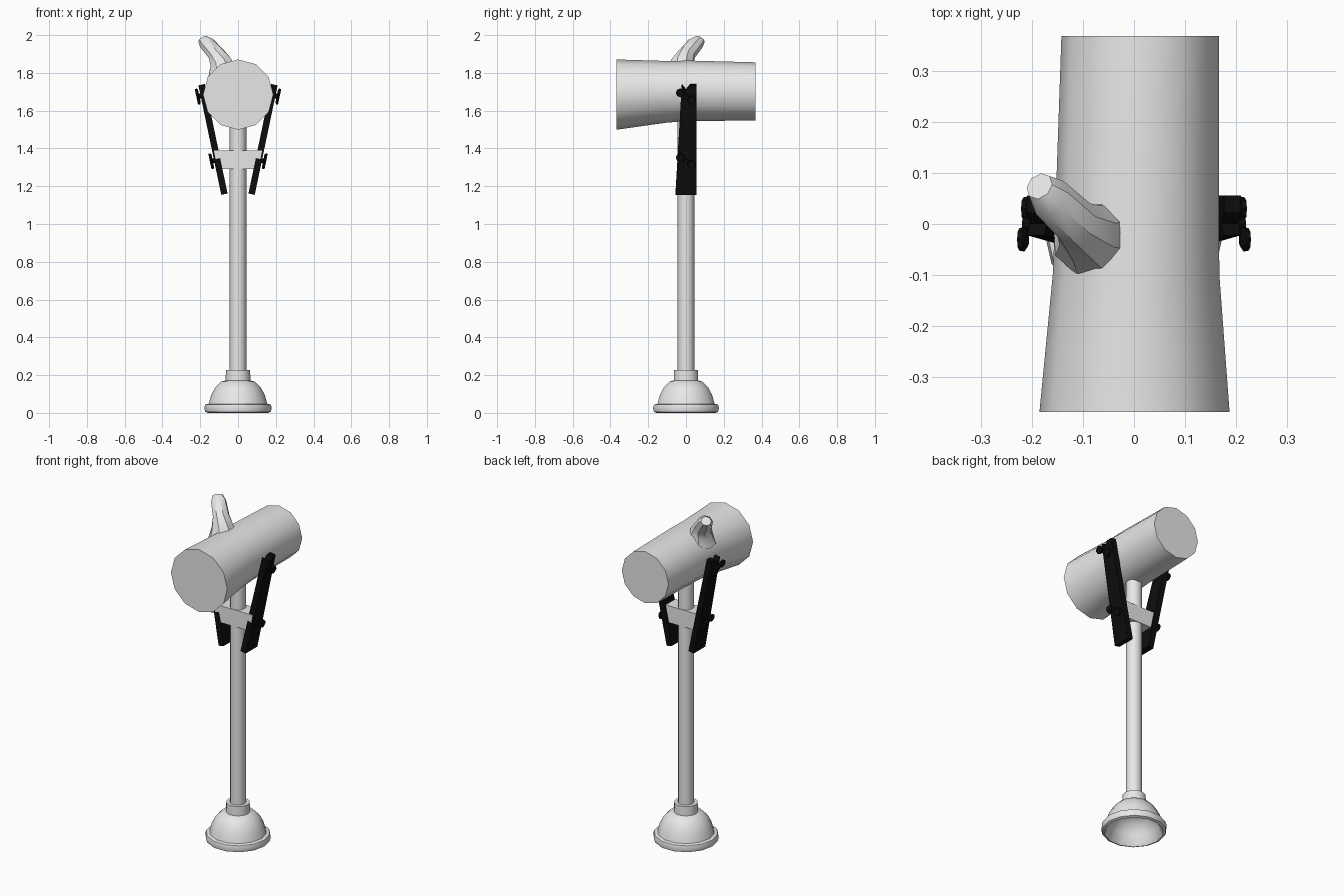
import bpy, bmesh, math
from mathutils import Vector, Matrix

if "Cube" in bpy.data.objects:
    bpy.data.objects.remove(bpy.data.objects["Cube"])


def material(name, value):
    m = bpy.data.materials.new(name)
    m.diffuse_color = (value, value, value, 1)
    m.use_nodes = True
    m.node_tree.nodes["Principled BSDF"].inputs["Base Color"].default_value = m.diffuse_color
    return m


GREY = material("light_grey", 0.8)
BLACK = material("black", 0.004)


def finish(name, bm, mat, smooth=False):
    bmesh.ops.recalc_face_normals(bm, faces=bm.faces[:])
    me = bpy.data.meshes.new(name)
    bm.to_mesh(me)
    bm.free()
    me.materials.append(mat)
    ob = bpy.data.objects.new(name, me)
    bpy.context.collection.objects.link(ob)
    if smooth:
        bpy.ops.object.select_all(action='DESELECT')
        ob.select_set(True)
        bpy.context.view_layer.objects.active = ob
        bpy.ops.object.shade_smooth_by_angle(angle=math.radians(40))
    return ob


def loft(name, rings, sides, mat, smooth=True):
    """Skin rings of (centre, radius, axis) and cap both ends."""
    bm = bmesh.new()
    loops = []
    for centre, radius, axis in rings:
        q = Vector(axis).to_track_quat('Z', 'Y')
        loop = []
        for i in range(sides):
            a = 2 * math.pi * i / sides
            loop.append(bm.verts.new(Vector(centre) + q @ Vector((radius * math.cos(a), radius * math.sin(a), 0))))
        loops.append(loop)
    for a, b in zip(loops, loops[1:]):
        for i in range(sides):
            j = (i + 1) % sides
            bm.faces.new((a[i], a[j], b[j], b[i]))
    bm.faces.new(loops[0])
    bm.faces.new(loops[-1])
    return finish(name, bm, mat, smooth)


def prism(name, outline, offset, mat, matrix=Matrix()):
    """Extrude a closed outline of 3D points by an offset."""
    bm = bmesh.new()
    face = bm.faces.new([bm.verts.new(p) for p in outline])
    ext = bmesh.ops.extrude_face_region(bm, geom=[face])
    moved = [v for v in ext["geom"] if isinstance(v, bmesh.types.BMVert)]
    bmesh.ops.translate(bm, verts=moved, vec=offset)
    bmesh.ops.transform(bm, matrix=matrix, verts=bm.verts[:])
    return finish(name, bm, mat)


UP, BACK = (0, 0, 1), (0, 1, 0)

# Log: flared front, slightly narrower rear
loft("log", [((0.001, -0.368, 1.685), 0.186, BACK),
             ((0.004, -0.10, 1.70), 0.163, BACK),
             ((0.006, 0.02, 1.705), 0.16, BACK),
             ((0.012, 0.368, 1.702), 0.154, BACK)], 12, GREY)

# Branch stub bending up and back from the log
loft("branch", [((-0.085, -0.025, 1.80), 0.080, (-0.3, 0.1, 1)),
                ((-0.090, -0.020, 1.855), 0.062, (-0.4, 0.2, 1)),
                ((-0.115, 0.005, 1.90), 0.046, (-0.6, 0.5, 0.9)),
                ((-0.165, 0.052, 1.957), 0.042, (-0.6, 0.5, 0.9)),
                ((-0.185, 0.074, 1.978), 0.028, (-0.5, 0.5, 0.9))], 8, GREY)

# Pole
loft("pole", [((0, 0, 0.20), 0.044, UP), ((0, 0, 1.58), 0.044, UP)], 12, GREY)

# Plunger cup: outer wall from the collar down, then the hollow inside
cup = [(0.064, 0.226), (0.066, 0.172), (0.09, 0.165), (0.120, 0.135),
       (0.142, 0.095), (0.155, 0.048), (0.174, 0.044), (0.179, 0.026),
       (0.174, 0.006), (0.160, 0.0), (0.150, 0.012), (0.135, 0.06),
       (0.105, 0.11), (0.06, 0.135)]
loft("plunger_cup", [((0, 0, z), r, UP) for r, z in cup], 14, GREY)

# Crossbar between the two brackets
prism("crossbar", [(-0.128, -0.045, 1.39), (0.128, -0.045, 1.39),
                   (0.108, -0.045, 1.29), (-0.108, -0.045, 1.29)], (0, 0.09, 0), GREY)

# Slanted brackets with a notched top, plus wing nuts
tilt = math.atan2(0.121, 0.58)
H, W, T = 0.592, 0.056, 0.034
for s, side in ((1, "right"), (-1, "left")):
    frame = Matrix.Translation((s * 0.072, 0, 1.158)) @ Matrix.Rotation(s * tilt, 4, 'Y')
    outline = [(-T / 2, -W, 0), (-T / 2, W, 0), (-T / 2, W, H), (-T / 2, 0.022, H),
               (-T / 2, 0, H - 0.028), (-T / 2, -0.022, H)]
    prism(side + "_bracket", outline, (T, 0, 0), BLACK, frame)
    for level, h in (("upper", 0.535), ("lower", 0.185)):
        def local(x, y, z):
            return frame @ Vector((s * x, y, h + z))
        axis = frame.to_3x3() @ Vector((s, 0, 0))
        loft(f"{side}_{level}_bolt", [(local(0, 0, 0), 0.013, axis),
                                      (local(0.036, 0, 0), 0.013, axis)], 8, BLACK)
        for wing, d in (("front", -1), ("rear", 1)):
            loft(f"{side}_{level}_{wing}_wing",
                 [(local(0.024, d * 0.028, -d * 0.018), 0.017, axis),
                  (local(0.030, d * 0.030, -d * 0.019), 0.024, axis),
                  (local(0.040, d * 0.030, -d * 0.019), 0.022, axis)], 8, BLACK)
